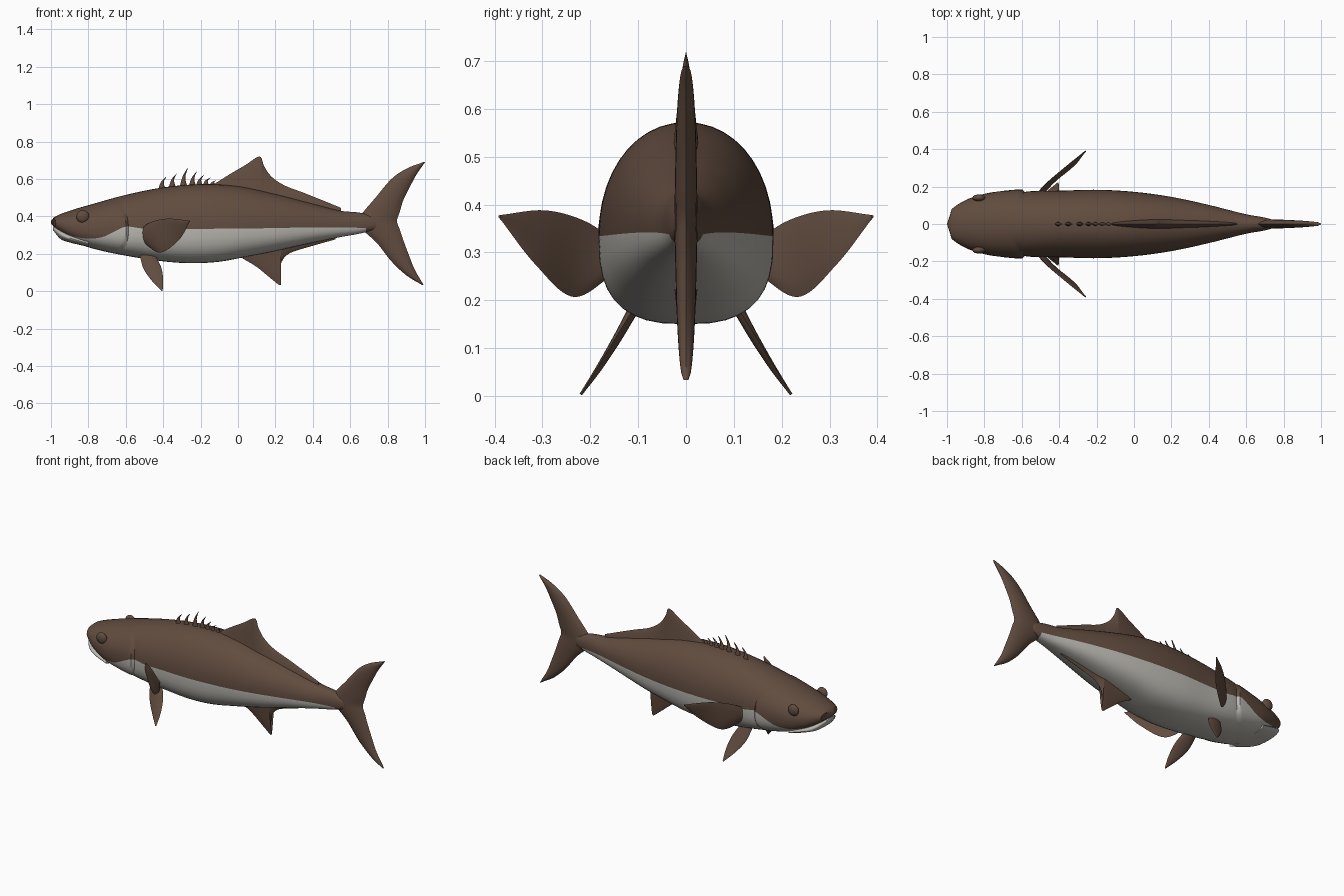
import bpy, bmesh
from math import sin, cos, pi, asin, exp, copysign
from mathutils import Vector

cube = bpy.data.objects.get("Cube")
if cube:
    bpy.data.objects.remove(cube)


def material(name, rgb):
    mat = bpy.data.materials.new(name)
    mat.use_nodes = True
    mat.diffuse_color = (*rgb, 1)
    mat.node_tree.nodes["Principled BSDF"].inputs["Base Color"].default_value = (*rgb, 1)
    return mat


BROWN = material("brown skin", (0.12, 0.072, 0.05))
PALE = material("pale belly", (0.48, 0.47, 0.43))
parts = []


def smooth_value(keys, vals, x):
    """Cubic interpolation through keyed values (numbers or vectors)."""
    last = len(keys) - 1
    x = min(max(x, keys[0]), keys[-1])
    i = 0
    while i < last - 1 and x > keys[i + 1]:
        i += 1

    def slope(k):
        a, b = max(k - 1, 0), min(k + 1, last)
        return (vals[b] - vals[a]) / (keys[b] - keys[a])
    d = keys[i + 1] - keys[i]
    t = (x - keys[i]) / d
    return (vals[i] * (2 * t**3 - 3 * t**2 + 1) + slope(i) * (d * (t**3 - 2 * t**2 + t))
            + vals[i + 1] * (3 * t**2 - 2 * t**3) + slope(i + 1) * (d * (t**3 - t**2)))


def profile(table):
    keys, vals = zip(*table)
    return lambda x: smooth_value(keys, vals, x)


def loft(name, rings, mats, rule=None):
    """Skin a list of closed rings and cap both ends."""
    bm = bmesh.new()
    rows = [[bm.verts.new(p) for p in ring] for ring in rings]
    n = len(rows[0])
    for a, b in zip(rows, rows[1:]):
        for j in range(n):
            face = bm.faces.new((a[j], a[(j + 1) % n], b[(j + 1) % n], b[j]))
            if rule:
                face.material_index = rule(face, j)
    bm.faces.new(rows[0])
    bm.faces.new(rows[-1])
    bmesh.ops.remove_doubles(bm, verts=bm.verts, dist=0.0004)
    bmesh.ops.recalc_face_normals(bm, faces=bm.faces)
    mesh = bpy.data.meshes.new(name)
    bm.to_mesh(mesh)
    bm.free()
    for m in mats:
        mesh.materials.append(m)
    obj = bpy.data.objects.new(name, mesh)
    bpy.context.collection.objects.link(obj)
    parts.append(obj)
    return obj


# Body profiles along its length
top = profile([(-1, .375), (-.98, .398), (-.9, .43), (-.8, .46), (-.6, .515), (-.4, .555),
               (-.2, .572), (0, .562), (.2, .52), (.4, .468), (.55, .43), (.65, .42), (.78, .39)])
bottom = profile([(-1, .36), (-.95, .315), (-.9, .28), (-.8, .235), (-.6, .19), (-.4, .16),
                  (-.25, .15), (-.1, .158), (.05, .185), (.2, .215), (.4, .26), (.55, .29),
                  (.65, .308), (.78, .34)])
width = profile([(-1, .035), (-.98, .075), (-.9, .128), (-.8, .16), (-.7, .172), (-.6, .176),
                 (-.4, .178), (-.2, .183), (0, .172), (.2, .145), (.4, .102), (.6, .052),
                 (.7, .034), (.78, .012)])
belly_line = profile([(-1, .355), (-.9, .3), (-.8, .28), (-.72, .29), (-.66, .32), (-.6, .345),
                      (-.5, .335), (0, .335), (.5, .342), (.78, .335)])
UP, LOW = 2.1, 2.7
LOWER_STEPS, UPPER_STEPS = 9, 11
GILL = -0.72


def section_point(x, angle):
    zb, zt = bottom(x), top(x)
    mid = zb + .43 * (zt - zb)
    power, height = (UP, zt - mid) if angle > 0 else (LOW, mid - zb)
    return (width(x) * max(cos(angle), 0) ** (2 / power),
            mid + copysign(height * abs(sin(angle)) ** (2 / power), angle))


def split_angle(x):
    zb, zt = bottom(x), top(x)
    mid = zb + .43 * (zt - zb)
    h = belly_line(x) - mid
    h, power = (h / (zt - mid), UP) if h > 0 else (h / (mid - zb), LOW)
    return copysign(asin(min(abs(h), .98) ** (power / 2)), h)


def body_ring(s):
    bulge = .13 * exp(-((s - GILL) / .22) ** 2)      # bends rings along the gill cover
    split = split_angle(s + bulge)
    angles = [-pi / 2 + (split + pi / 2) * i / LOWER_STEPS for i in range(LOWER_STEPS)]
    angles += [split + (pi / 2 - split) * i / UPPER_STEPS for i in range(UPPER_STEPS + 1)]
    cover = max(0, min(1, (s + .9) / .15)) * .05 if s < GILL else -.03 * exp(-(s - GILL) / .03)
    side = []
    for a in angles:
        x = s + bulge * max(cos(a), 0)
        y, z = section_point(x, a)
        side.append((x, y * (1 + cover * cos(a)), z))
    return side + [(x, -y, z) for x, y, z in side[-2:0:-1]]


def body_colour(face, j):
    low = j < LOWER_STEPS or j >= LOWER_STEPS + 2 * UPPER_STEPS
    return int(low and face.calc_center_median().x < .69)


stations = [-1, -.997, -.99, -.98] + [-.965 + .0125 * i for i in range(140)]
loft("body", [body_ring(s) for s in stations], [BROWN, PALE], body_colour)

# Lower jaw
jaw_top = profile([(-.99, .348), (-.95, .33), (-.9, .308), (-.8, .275)])
jaw_low = profile([(-.99, .328), (-.95, .28), (-.9, .261), (-.8, .237)])
jaw_wide = profile([(-.99, .035), (-.95, .095), (-.9, .126), (-.8, .145)])
rings = []
for i in range(17):
    x = -.99 + .19 * i / 16
    mid, half = (jaw_top(x) + jaw_low(x)) / 2, (jaw_top(x) - jaw_low(x)) / 2
    rings.append([(x, jaw_wide(x) * copysign(abs(cos(a)) ** .75, cos(a)), mid + half * sin(a))
                  for a in (2 * pi * k / 32 for k in range(32))])
loft("lower_jaw", rings, [PALE])


def fin(name, lead, trail, normal, thick, taper, wedge=False, rows=28, cols=8):
    """Skin between two edges with a lens or wedge cross-section."""
    lead, trail, normal = [Vector(p) for p in lead], [Vector(p) for p in trail], Vector(normal)
    rings = []
    for r in range(rows + 1):
        v = r / rows
        a, b = [smooth_value(range(len(e)), e, v * (len(e) - 1)) for e in (lead, trail)]
        front, back = [], []
        for j in range(cols + 1):
            u = j / cols
            h = (1 - u) ** .7 + .12 * (1 - u) if wedge else max(sin(pi * u), 0) ** .6
            off = normal * (thick * taper(v) * h)
            p = a.lerp(b, u)
            front.append(p + off)
            back.append(p - off)
        rings.append(front + back[::-1])
    return loft(name, rings, [BROWN])


def flat(points):
    return [(x, 0, z) for x, z in points]


def to_tip(v):
    return 1 - .75 * v


def both_ends(v):
    return .2 + .8 * max(sin(pi * v), 0) ** .5


SIDE = (0, 1, 0)

# Tail fin, skinned from the lower tip to the upper tip
fin("tail_fin",
    flat([(.985, .033), (.9, .085), (.82, .16), (.745, .255), (.68, .315), (.63, .365),
          (.665, .418), (.735, .5), (.82, .6), (.9, .655), (.99, .69)]),
    flat([(.993, .033), (.945, .115), (.915, .19), (.885, .27), (.865, .33), (.85, .375),
          (.865, .425), (.885, .49), (.92, .56), (.955, .625), (1, .69)]),
    SIDE, .024, both_ends, rows=48)

# Long dorsal and anal fins, rooted in the body
dorsal = [(-.14, .565), (-.05, .622), (.04, .675), (.115, .72), (.14, .668), (.18, .612),
          (.25, .565), (.35, .527), (.45, .487), (.55, .446)]
fin("dorsal_fin", flat([(x, top(x) - .03) for x, z in dorsal]), flat(dorsal),
    SIDE, .026, both_ends, True, 48)
anal = [(.02, .178), (.1, .13), (.18, .065), (.228, .033), (.222, .1), (.235, .16),
        (.28, .205), (.4, .243), (.52, .277)]
fin("anal_fin", flat([(x, bottom(x) + .03) for x, z in anal]), flat(anal),
    SIDE, .024, both_ends, True, 48)

# Row of short dorsal spines leaning back
for i, (x, rise) in enumerate([(-.385, .055), (-.33, .065), (-.27, .09), (-.222, .068),
                               (-.185, .048), (-.15, .035), (-.115, .022)]):
    z = top(x)
    fin(f"dorsal_spine_{i + 1}",
        flat([(x - .045, z - .025), (x - .028, z + rise * .45), (x, z + rise)]),
        flat([(x + .005, z - .025), (x - .012, z + rise * .4), (x + .002, z + rise)]),
        SIDE, .012, to_tip, rows=8, cols=6)

# Paired fins and eyes
for label, m in (("left", 1), ("right", -1)):
    def mirrored(points):
        return [(x, y * m, z) for x, y, z in points]
    fin(f"pectoral_fin_{label}",
        mirrored([(-.53, .145, .32), (-.475, .21, .365), (-.38, .295, .388), (-.26, .39, .378)]),
        mirrored([(-.5, .15, .255), (-.415, .235, .207), (-.315, .315, .275), (-.258, .39, .372)]),
        (-.68, .73 * m, 0), .013, to_tip)
    fin(f"pelvic_fin_{label}",
        mirrored([(-.525, .105, .19), (-.505, .14, .12), (-.46, .18, .055), (-.41, .22, .003)]),
        mirrored([(-.44, .105, .19), (-.41, .145, .125), (-.4, .185, .06), (-.403, .22, .003)]),
        (0, .85 * m, .5), .012, to_tip)
    eye_y = section_point(-.83, .35)[0] - .004
    rings = [[(-.83 + .034 * sin(b) * cos(a), m * (eye_y + .018 * cos(b)), .4 + .034 * sin(b) * sin(a))
              for a in (2 * pi * k / 24 for k in range(24))]
             for b in (.01 + (pi - .02) * q / 12 for q in range(13))]
    loft(f"eye_{label}", rings, [BROWN])

# Smooth shading with crisp creases
bpy.ops.object.select_all(action="DESELECT")
for obj in parts:
    obj.select_set(True)
bpy.context.view_layer.objects.active = parts[0]
bpy.ops.object.shade_smooth_by_angle(angle=.7)
